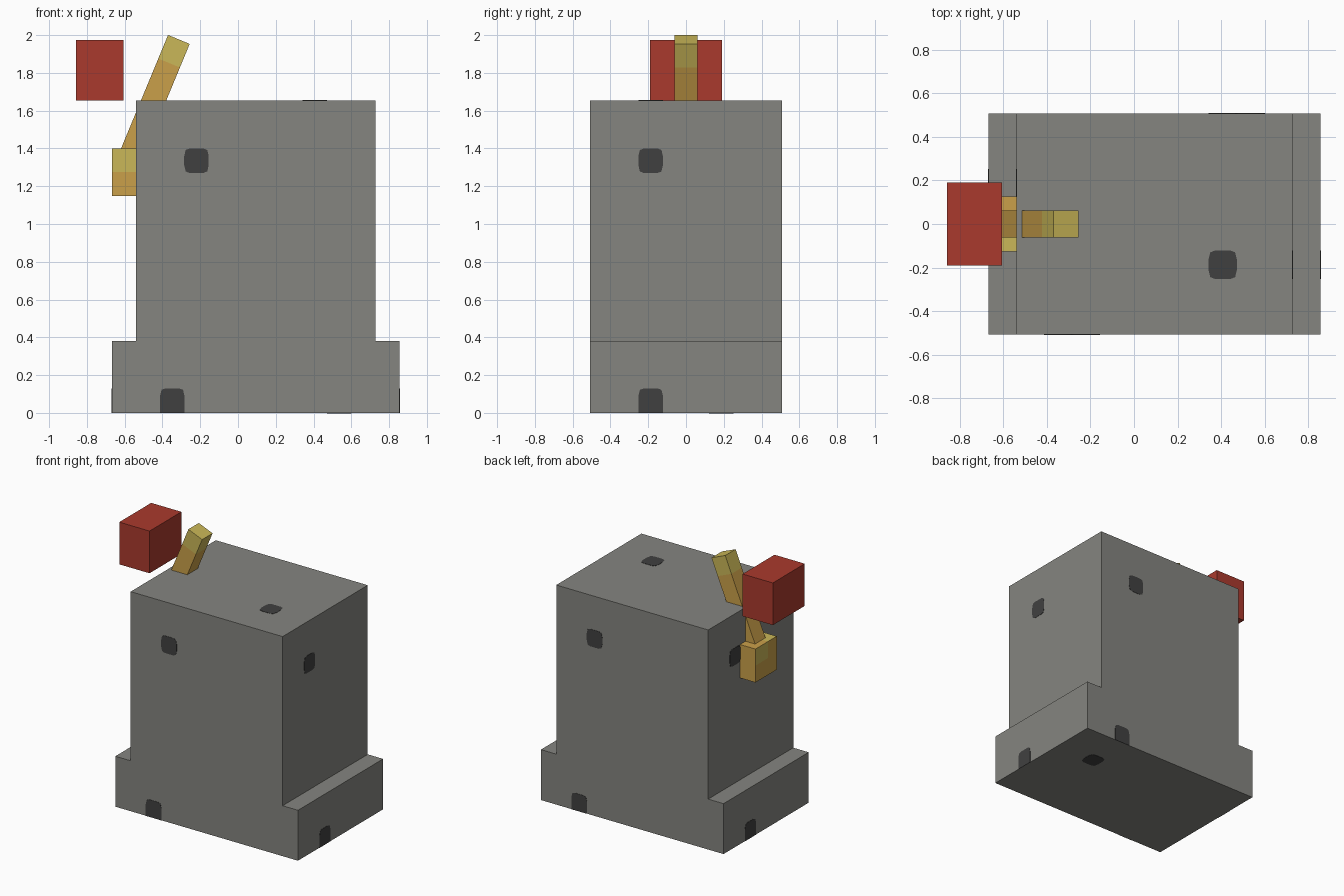
import bpy, bmesh
from math import pi
from mathutils import Matrix, Vector

cube = bpy.data.objects.get("Cube")
if cube:
    bpy.data.objects.remove(cube, do_unlink=True)


def srgb(*c):
    return tuple(((v / 255 + 0.055) / 1.055) ** 2.4 for v in c) + (1.0,)


def material(name, color):
    m = bpy.data.materials.new(name)
    m.use_nodes = True
    m.diffuse_color = color
    m.node_tree.nodes["Principled BSDF"].inputs["Base Color"].default_value = color
    return m


GREY = material("stone grey", srgb(133, 133, 128))
DARK = material("dark grey", srgb(64, 64, 64))
RED = material("red", srgb(170, 58, 45))
ORANGE = material("orange gold", srgb(202, 160, 74))
YELLOW = material("pale yellow", srgb(202, 183, 88))


def finish(name, bm, *mats):
    bmesh.ops.recalc_face_normals(bm, faces=bm.faces)
    me = bpy.data.meshes.new(name)
    bm.to_mesh(me)
    bm.free()
    for m in mats:
        me.materials.append(m)
    ob = bpy.data.objects.new(name, me)
    bpy.context.collection.objects.link(ob)
    return ob


def box(lo, hi):
    lo, hi = Vector(lo), Vector(hi)
    bm = bmesh.new()
    bmesh.ops.create_cube(bm, size=1)
    bmesh.ops.transform(bm, verts=bm.verts, matrix=Matrix.Translation((lo + hi) / 2)
                        @ Matrix.Diagonal((*(hi - lo), 1)))
    return bm


def cut(bm, co, no):
    bmesh.ops.bisect_plane(bm, geom=bm.verts[:] + bm.edges[:] + bm.faces[:],
                           plane_co=co, plane_no=no)


def prism(points, vec):
    bm = bmesh.new()
    face = bm.faces.new([bm.verts.new(p) for p in points])
    res = bmesh.ops.extrude_face_region(bm, geom=[face], use_keep_orig=True)
    bmesh.ops.translate(bm, vec=vec, verts=[
        v for v in res["geom"] if isinstance(v, bmesh.types.BMVert)])
    return bm


# Stepped body, one profile run front to back
X0, X1, B0, B1, D, STEP, TOP = -0.54, 0.727, -0.668, 0.855, 0.507, 0.38, 1.655
profile = [(B0, 0), (B1, 0), (B1, STEP), (X1, STEP), (X1, TOP), (X0, TOP), (X0, STEP), (B0, STEP)]
finish("body", prism([(x, -D, z) for x, z in profile], (0, 2 * D, 0)), GREY)

# Dark rounded marks, thin plates on every side
R, A, B = 0.065, 0.024, 0.045


def mark(name, center, right, up, flat_base=False):
    c, r, u = Vector(center), Vector(right), Vector(up)
    half = [(R, 0), (R, A), (B + 0.012, B + 0.012), (A + 0.012, R)]
    upper = half + [(-x, y) for x, y in reversed(half)]
    lower = [(-R, -R), (R, -R)] if flat_base else [(-x, -y) for x, y in upper[1:-1]]
    bm = prism([c + r * x + u * y for x, y in upper + lower], r.cross(u) * 0.002)
    finish(name, bm, DARK)


UP, IN, HIGH = (0, 0, 1), 0.32, 1.335
for low, (a, b) in enumerate([(X0, X1), (B0, B1)]):
    z = R if low else HIGH
    tag = "lower" if low else "upper"
    mark(f"{tag}_front_mark", (a + IN, -D, z), (1, 0, 0), UP, low)
    mark(f"{tag}_back_mark", (b - IN, D, z), (-1, 0, 0), UP, low)
    mark(f"{tag}_left_mark", (b, IN - D, z), (0, 1, 0), UP, low)
    mark(f"{tag}_right_mark", (a, D - IN, z), (0, -1, 0), UP, low)
mark("top_mark", (X1 - IN, IN - D, TOP), (1, 0, 0), (0, 1, 0))
mark("bottom_mark", (B1 - IN, D - IN, 0), (-1, 0, 0), (0, 1, 0))

# Lever mount on the side of the body, with pale patches
W, MID = 0.127, 1.275
bm = box((B0, -W, 1.148), (-0.5, W, 1.4))
cut(bm, (0, 0, MID), (0, 0, 1))
cut(bm, (0, -0.02, 0), (0, 1, 0))
bm.normal_update()
for f in bm.faces:
    c, n = f.calc_center_median(), f.normal
    f.material_index = int((n.y < -0.5 and c.z > MID)
                           or (n.x < -0.5 and c.z > MID and c.y > -0.02)
                           or (n.z > 0.5 and c.y < 0))
finish("lever_mount", bm, ORANGE, YELLOW)

# Slanted lever with a pale tip
LENGTH, TIP = 0.75, 0.135
bm = box((-0.062, -0.062, -LENGTH), (0.062, 0.062, 0))
cut(bm, (0, 0, -TIP), (0, 0, 1))
for f in bm.faces:
    f.material_index = int(f.calc_center_median().z > -TIP)
lever = finish("lever", bm, ORANGE, YELLOW)
lever.matrix_world = Matrix.Translation((-0.313, 0, 1.977)) @ Matrix.Rotation(pi / 8, 4, "Y")

# Red knob
finish("knob", box((-0.857, -0.19, TOP), (-0.605, 0.19, 1.973)), RED)
